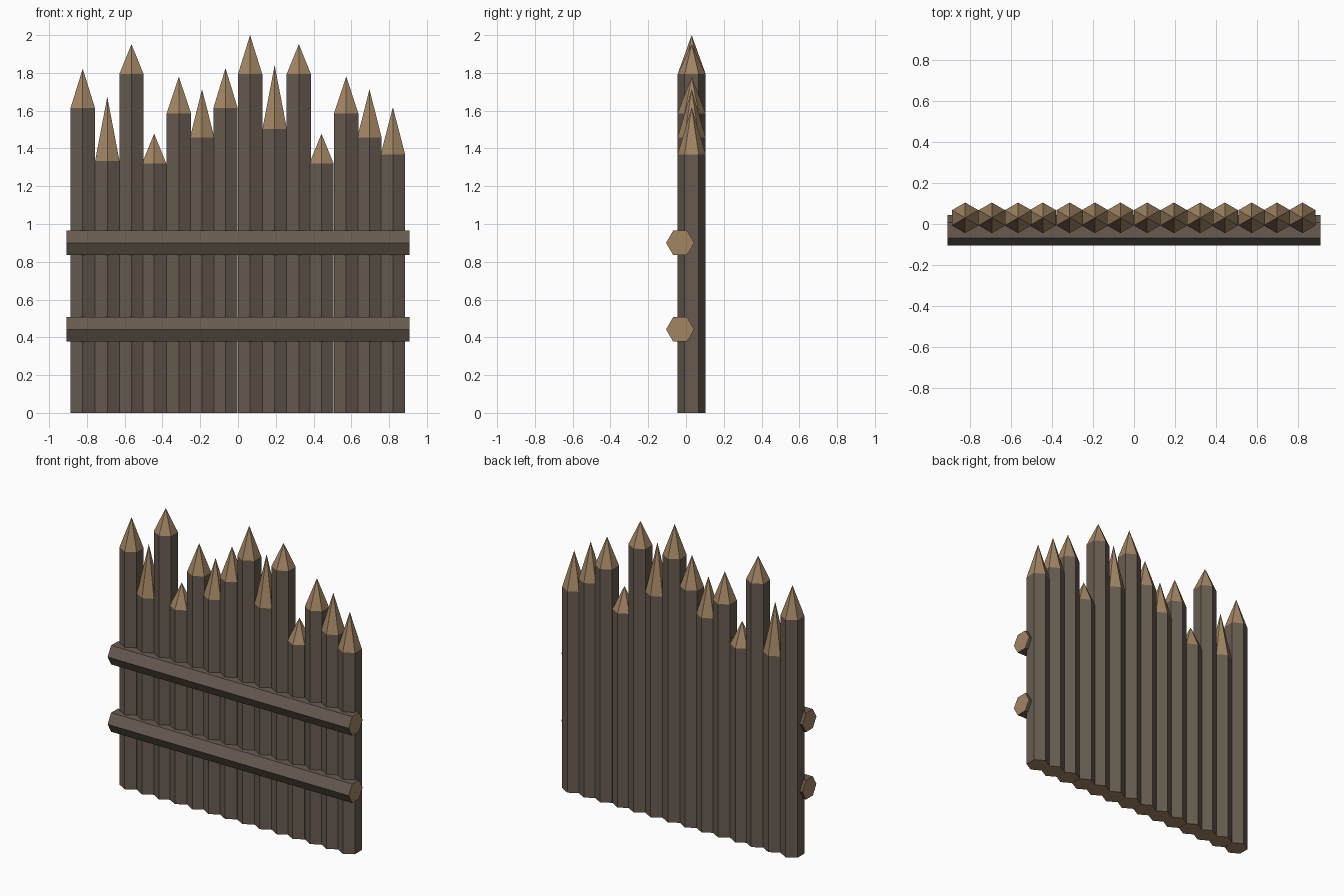
import bpy, bmesh
from math import sin, cos, pi
from mathutils import Matrix, Vector

if "Cube" in bpy.data.objects:
    bpy.data.objects.remove(bpy.data.objects["Cube"])


def material(name, rgb):
    m = bpy.data.materials.new(name)
    m.diffuse_color = (*rgb, 1)
    m.use_nodes = True
    m.node_tree.nodes["Principled BSDF"].inputs["Base Color"].default_value = m.diffuse_color
    return m


BARK = material("bark", (0.135, 0.105, 0.08))
CUT = material("cut_wood", (0.36, 0.235, 0.125))
R = 0.0745  # hexagon corner radius of every log


def log(name, length, matrix, tip=None):
    """Hexagonal log along local z, corners on local +-y; optional pointed tip."""
    bm = bmesh.new()
    ring = [(R * sin(i * pi / 3), R * cos(i * pi / 3)) for i in range(6)]
    low = [bm.verts.new((x, y, 0)) for x, y in ring]
    high = [bm.verts.new((x, y, length)) for x, y in ring]
    bm.faces.new(low).material_index = 1
    apex = bm.verts.new((0, 0, tip)) if tip else None
    if not tip:
        bm.faces.new(high).material_index = 1
    for i in range(6):
        j = (i + 1) % 6
        bm.faces.new((low[i], low[j], high[j], high[i]))
        if tip:
            bm.faces.new((high[i], high[j], apex)).material_index = 1
    bmesh.ops.recalc_face_normals(bm, faces=bm.faces)
    me = bpy.data.meshes.new(name)
    bm.to_mesh(me)
    bm.free()
    me.materials.append(BARK)
    me.materials.append(CUT)
    ob = bpy.data.objects.new(name, me)
    ob.matrix_world = matrix
    bpy.context.collection.objects.link(ob)


# Upright sharpened stakes: x, shoulder height, tip height
stakes = [
    (-0.822, 1.615, 1.822), (-0.692, 1.334, 1.674), (-0.564, 1.793, 1.952),
    (-0.444, 1.32, 1.478), (-0.313, 1.586, 1.78), (-0.19, 1.458, 1.713),
    (-0.066, 1.613, 1.825), (0.064, 1.793, 2.0), (0.194, 1.504, 1.841),
    (0.322, 1.793, 1.952), (0.442, 1.32, 1.478), (0.573, 1.586, 1.78),
    (0.696, 1.458, 1.713), (0.82, 1.369, 1.618),
]
for n, (x, shoulder, tip) in enumerate(stakes, 1):
    log(f"stake_{n:02d}", shoulder, Matrix.Translation((x, 0.03, 0)), tip)

# Two horizontal rails across the front
for name, z in (("lower_rail", 0.442), ("upper_rail", 0.9)):
    place = Matrix.Translation(Vector((-0.907, -0.031, z)))
    log(name, 1.814, place @ Matrix.Rotation(pi / 2, 4, 'Y'))
